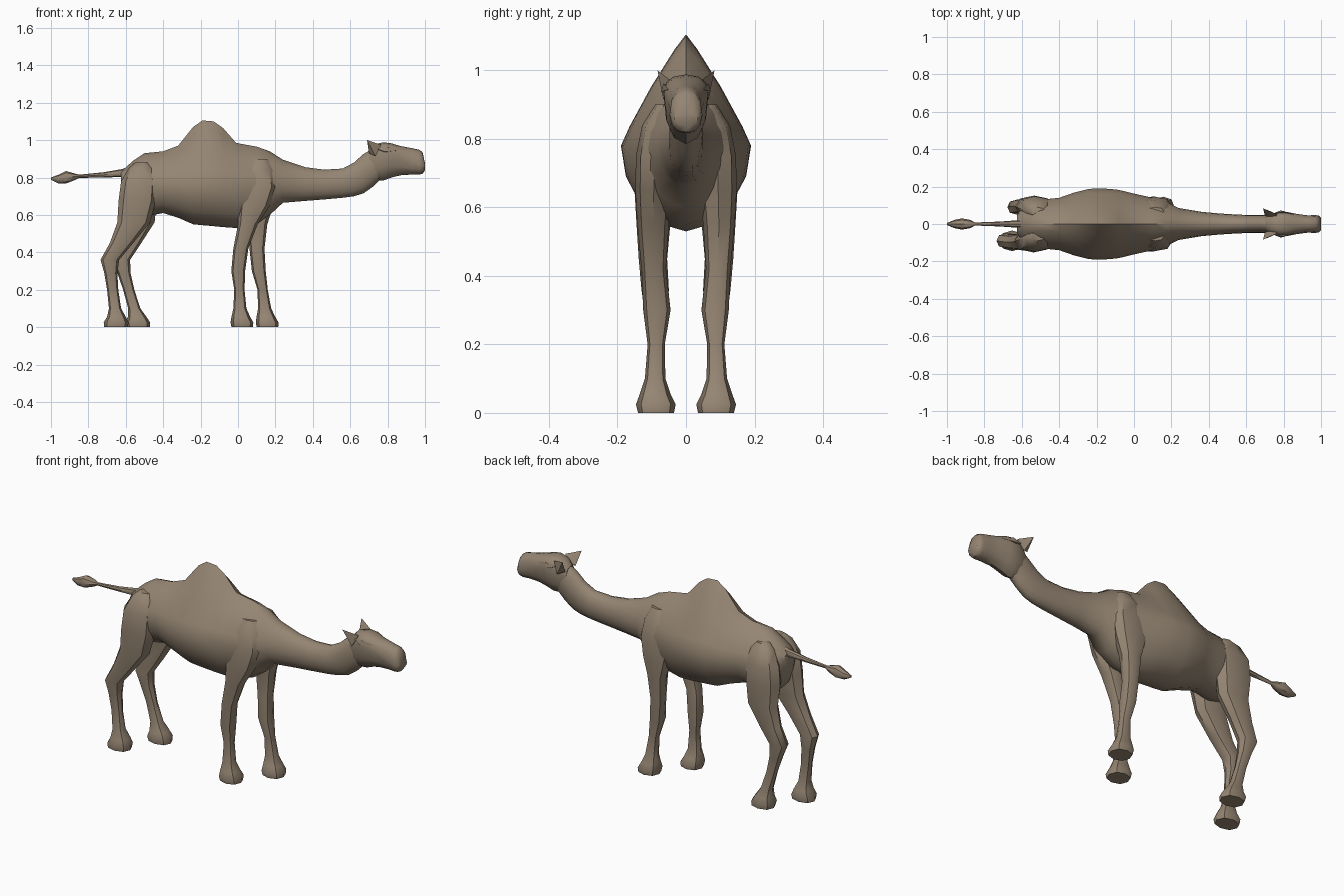
import bpy
import bmesh
import math

cube = bpy.data.objects.get("Cube")
if cube:
    bpy.data.objects.remove(cube, do_unlink=True)

# One hide colour for the whole animal
hide = bpy.data.materials.new("camel_brown")
hide.use_nodes = True
hide.diffuse_color = (0.30, 0.235, 0.17, 1)
hide.node_tree.nodes["Principled BSDF"].inputs["Base Color"].default_value = hide.diffuse_color


def finish(name, bm):
    """Turn a bmesh into a named, smooth shaded object."""
    bmesh.ops.recalc_face_normals(bm, faces=bm.faces)
    mesh = bpy.data.meshes.new(name)
    bm.to_mesh(mesh)
    bm.free()
    mesh.materials.append(hide)
    obj = bpy.data.objects.new(name, mesh)
    bpy.context.collection.objects.link(obj)
    bpy.ops.object.select_all(action='DESELECT')
    obj.select_set(True)
    bpy.context.view_layer.objects.active = obj
    bpy.ops.object.shade_smooth_by_angle(angle=math.radians(42))
    return obj


def power(value, exponent):
    """Signed power, used for superellipse sections."""
    return math.copysign(abs(value) ** exponent, value)


def section(half_width, up, down, upper_shape, lower_shape, sides):
    """Superellipse outline: shape 1 is a diamond, 2 an ellipse, more is boxy."""
    points = []
    for i in range(sides):
        angle = math.tau * i / sides
        c, s = math.cos(angle), math.sin(angle)
        if abs(c) < 1e-6:
            c = 0
        if abs(s) < 1e-6:
            s = 0
        shape = upper_shape if s >= 0 else lower_shape
        height = up if s >= 0 else down
        points.append((half_width * power(c, 2 / shape), height * power(s, 2 / shape)))
    return points


def loft(name, rings):
    """Skin a row of equal rings and cap both ends."""
    bm = bmesh.new()
    rows = [[bm.verts.new(p) for p in ring] for ring in rings]
    count = len(rows[0])
    for a, b in zip(rows, rows[1:]):
        for i in range(count):
            j = (i + 1) % count
            bm.faces.new((a[i], a[j], b[j], b[i]))
    bm.faces.new(rows[0])
    bm.faces.new(rows[-1])
    return finish(name, bm)


def lengthwise(name, stations, sides, lower_shape=2):
    """Loft along x from (x, bottom, top, half width, widest height, upper shape)."""
    rings = []
    for x, bottom, top, width, widest, shape in stations:
        outline = section(width, top - widest, widest - bottom, shape, lower_shape, sides)
        rings.append([(x, y, widest + z) for y, z in outline])
    return loft(name, rings)


def leg(name, rows, side, stride, bend):
    """Loft up z from (z, back, front, inner, outer); stride swings the foot forward."""
    rings = []
    for z, back, front, inner, outer in rows:
        shift = stride * (1 - min(1, z / 0.7) ** bend)
        mid_x, mid_y = (back + front) / 2 + shift, (inner + outer) / 2
        depth = (outer - inner) / 2
        outline = section((front - back) / 2, depth, depth, 2.3, 2.3, 8)
        rings.append([(mid_x + x, side * (mid_y + y), z) for x, y in outline])
    return loft(name, rings)


def hull(name, points, side):
    """Small faceted solid around a few points, mirrored by side."""
    bm = bmesh.new()
    verts = [bm.verts.new((x, side * y, z)) for x, y, z in points]
    bmesh.ops.convex_hull(bm, input=verts)
    return finish(name, bm)


# Body with hump, running into the neck
lengthwise("body_and_neck", [
    (-.625, .72, .83, .05, .78, 2),
    (-.60, .64, .855, .09, .77, 1.7),
    (-.56, .60, .89, .115, .77, 1.6),
    (-.50, .59, .93, .13, .77, 1.5),
    (-.40, .61, .94, .14, .77, 1.5),
    (-.32, .585, .97, .168, .77, 1.4),
    (-.24, .55, 1.07, .188, .78, 1.15),
    (-.19, .545, 1.105, .19, .78, 1.1),
    (-.13, .54, 1.10, .188, .78, 1.1),
    (-.08, .535, 1.065, .182, .78, 1.15),
    (-.01, .53, .985, .165, .77, 1.4),
    (.10, .55, .965, .14, .77, 1.5),
    (.17, .60, .94, .12, .77, 1.6),
    (.24, .665, .895, .085, .77, 1.8),
    (.36, .675, .855, .065, .765, 2),
    (.46, .683, .842, .056, .765, 2),
    (.56, .692, .848, .05, .77, 2),
    (.62, .70, .88, .048, .79, 2),
    (.67, .715, .925, .048, .82, 2),
    (.72, .75, .955, .048, .86, 2),
    (.77, .80, .965, .045, .88, 2),
], 16)

# Head, from the nape to the blunt muzzle
lengthwise("head", [
    (.70, .80, .945, .04, .89, 2),
    (.735, .785, .98, .055, .92, 2.2),
    (.78, .785, .988, .066, .935, 2.3),
    (.82, .80, .983, .064, .93, 2.3),
    (.87, .812, .968, .054, .91, 2.2),
    (.93, .816, .957, .046, .885, 2.2),
    (.97, .816, .948, .048, .87, 2.2),
    (.987, .82, .935, .045, .865, 2.2),
    (1, .84, .875, .034, .86, 2.2),
], 12, 2.2)

# Tail with its tuft
lengthwise("tail", [
    (-.53, .82, .88, .025, .85, 2),
    (-.62, .803, .845, .02, .825, 2),
    (-.72, .80, .828, .013, .814, 2),
    (-.85, .798, .815, .008, .807, 2),
    (-.875, .785, .822, .022, .805, 2),
    (-.92, .768, .835, .03, .80, 2),
    (-.96, .768, .815, .022, .793, 2),
    (-1, .788, .80, .006, .794, 2),
], 8)

hind_rows = [
    (0, -.715, -.59, .04, .14),
    (.025, -.718, -.585, .035, .145),
    (.055, -.70, -.60, .045, .135),
    (.10, -.69, -.625, .06, .12),
    (.20, -.70, -.64, .065, .112),
    (.29, -.715, -.645, .055, .12),
    (.36, -.735, -.635, .05, .13),
    (.45, -.685, -.56, .055, .138),
    (.56, -.645, -.47, .045, .145),
    (.68, -.638, -.437, .03, .152),
    (.78, -.625, -.432, .03, .148),
    (.85, -.585, -.45, .03, .12),
    (.88, -.55, -.48, .04, .09),
]
fore_rows = [
    (0, -.035, .08, .035, .14),
    (.025, -.04, .082, .03, .146),
    (.055, -.035, .065, .045, .135),
    (.10, -.025, .045, .06, .12),
    (.20, -.02, .035, .062, .112),
    (.30, -.036, .038, .045, .125),
    (.42, -.025, .055, .058, .13),
    (.55, 0, .105, .05, .142),
    (.65, 0, .17, .04, .148),
    (.75, .01, .205, .04, .146),
    (.84, .03, .19, .04, .128),
    (.90, .07, .16, .04, .09),
]

# Legs: the left pair steps ahead of the right pair
for side, label, step in ((-1, "right", 0), (1, "left", 1)):
    leg("hind_leg_" + label, hind_rows, side, .12 * step, 1)
    leg("front_leg_" + label, fore_rows, side, .135 * step, 2)

    # Swept back ear and the brow in front of it
    hull("ear_" + label, [
        (.69, .083, 1.0), (.765, .05, .975), (.735, .066, .915),
        (.70, .045, .93), (.75, .025, .945)], side)
    hull("brow_" + label, [
        (.74, .055, .955), (.80, .066, .962), (.86, .05, .945),
        (.785, .073, .938), (.78, .04, .925)], side)
